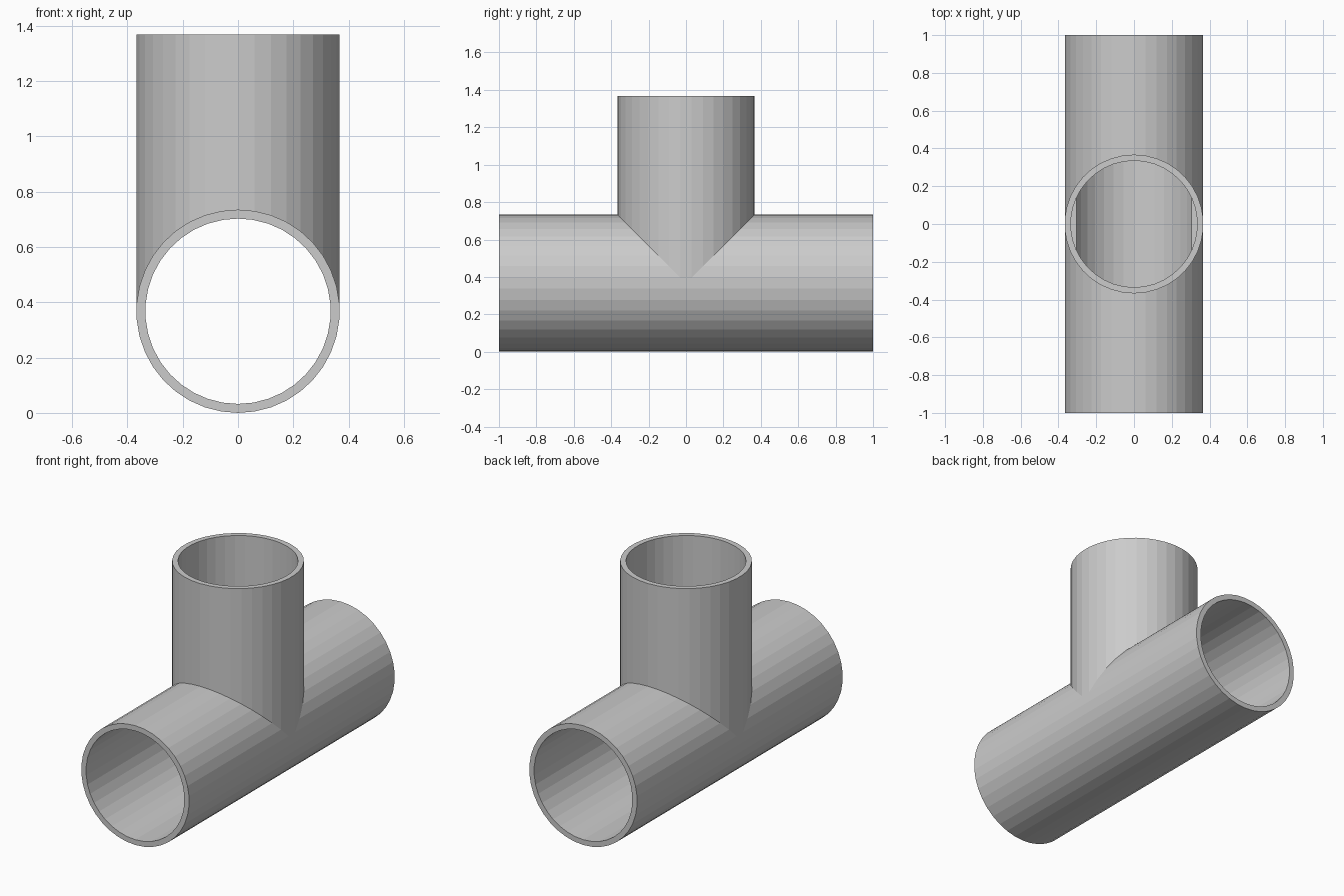
import bpy
from math import pi

if "Cube" in bpy.data.objects:
    bpy.data.objects.remove(bpy.data.objects["Cube"])

SIDES = 38
R_OUT, R_IN = 0.3675, 0.335
AXIS_Z = R_OUT              # height of the horizontal pipe axis
TOP_Z = AXIS_Z + 1.0        # top of the branch
BORE_Z = AXIS_Z - 0.14      # the branch bore runs a little below the axis


def cylinder(name, radius, length, loc, rot=(0, 0, 0)):
    bpy.ops.mesh.primitive_cylinder_add(
        vertices=SIDES, radius=radius, depth=length, location=loc, rotation=rot)
    obj = bpy.context.object
    obj.name = name
    return obj


def run_pipe(name, radius, length):
    return cylinder(name, radius, length, (0, 0, AXIS_Z), (pi / 2, 0, 0))


def upright(name, radius, low, high):
    return cylinder(name, radius, high - low, (0, 0, (low + high) / 2))


def boolean(target, other, operation):
    mod = target.modifiers.new(other.name, 'BOOLEAN')
    mod.operation = operation
    mod.solver = 'EXACT'
    mod.object = other
    other.hide_render = True
    bpy.context.view_layer.objects.active = target
    bpy.ops.object.modifier_apply(modifier=mod.name)
    bpy.data.objects.remove(other)


# Outer tee body: horizontal run joined to the vertical branch
tee = run_pipe("pipe_tee", R_OUT, 2.0)
boolean(tee, upright("branch", R_OUT, AXIS_Z, TOP_Z), 'UNION')

# Bores through the run and down the branch
boolean(tee, run_pipe("run_bore", R_IN, 2.2), 'DIFFERENCE')
boolean(tee, upright("branch_bore", R_IN, BORE_Z, TOP_Z + 0.1), 'DIFFERENCE')
